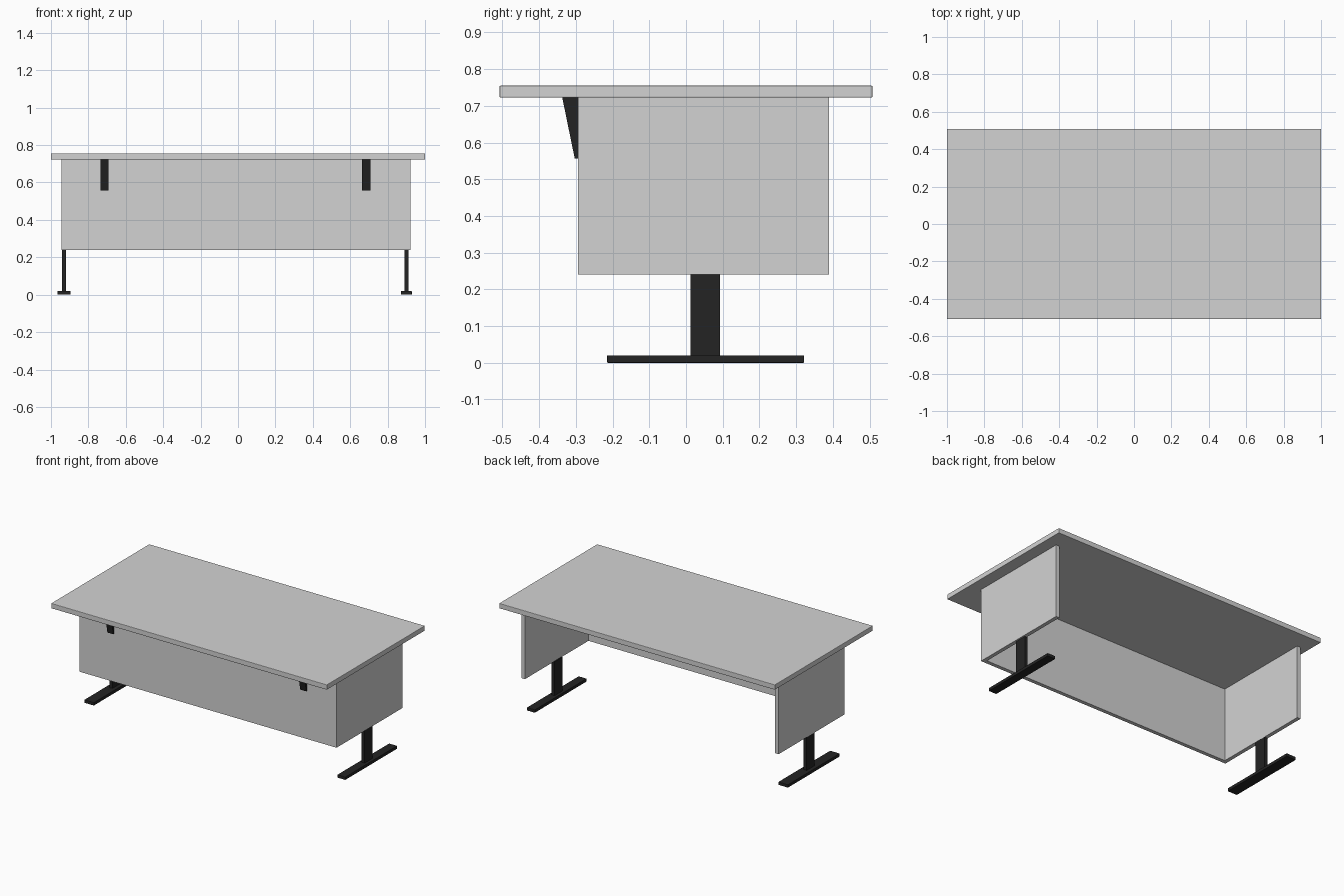
import bpy, bmesh

if "Cube" in bpy.data.objects:
    bpy.data.objects.remove(bpy.data.objects["Cube"])

def material(name, v):
    m = bpy.data.materials.new(name)
    m.diffuse_color = (v, v, v, 1)
    m.use_nodes = True
    m.node_tree.nodes["Principled BSDF"].inputs["Base Color"].default_value = m.diffuse_color
    return m

GREY = material("light_grey", 0.65)
BLACK = material("black_metal", 0.017)

def finish(name, bm, mat, bevel=0.0):
    bmesh.ops.recalc_face_normals(bm, faces=bm.faces)
    me = bpy.data.meshes.new(name)
    bm.to_mesh(me)
    bm.free()
    me.materials.append(mat)
    ob = bpy.data.objects.new(name, me)
    bpy.context.collection.objects.link(ob)
    if bevel:
        mod = ob.modifiers.new("soft_edges", 'BEVEL')
        mod.width = bevel
        mod.segments = 2
    return ob

def box(name, x, y, z, mat, bevel=0.0):
    bm = bmesh.new()
    bmesh.ops.create_cube(bm, size=1)
    for v in bm.verts:
        v.co = [r[0] if c < 0 else r[1] for c, r in zip(v.co, (x, y, z))]
    return finish(name, bm, mat, bevel)

def bracket(name, x0, x1, profile):
    # wedge: y-z profile extruded along x
    bm = bmesh.new()
    face = bm.faces.new([bm.verts.new((x0, y, z)) for y, z in profile])
    ext = bmesh.ops.extrude_face_region(bm, geom=[face])
    for g in ext["geom"]:
        if isinstance(g, bmesh.types.BMVert):
            g.co.x = x1
    return finish(name, bm, BLACK)

# Table top
box("table_top", (-1, 1), (-0.508, 0.508), (0.722, 0.755), GREY, 0.003)

# Modesty panel and two side panels
T = 0.025
X0, X1, Y0, Y1, Z0, Z1 = -0.944, 0.921, -0.294, 0.389, 0.24, 0.722
box("front_panel", (X0 + T, X1 - T), (Y0, Y0 + T), (Z0, Z1), GREY)
box("left_panel", (X0, X0 + T), (Y0, Y1), (Z0, Z1), GREY)
box("right_panel", (X1 - T, X1), (Y0, Y1), (Z0, Z1), GREY)

# T-shaped legs: post and foot under each side panel
for side, cx, fw in (("left", -0.93, 0.035), ("right", 0.90, 0.029)):
    box(side + "_post", (cx - 0.011, cx + 0.011), (0.012, 0.093), (0.018, Z0 + 0.002), BLACK)
    box(side + "_foot", (cx - fw, cx + fw), (-0.215, 0.322), (0, 0.02), BLACK, 0.002)

# Wedge brackets on the front panel
wedge = [(Y0, Z1), (-0.337, Z1), (-0.303, 0.556), (Y0, 0.556)]
bracket("left_bracket", -0.735, -0.692, wedge)
bracket("right_bracket", 0.664, 0.708, wedge)
